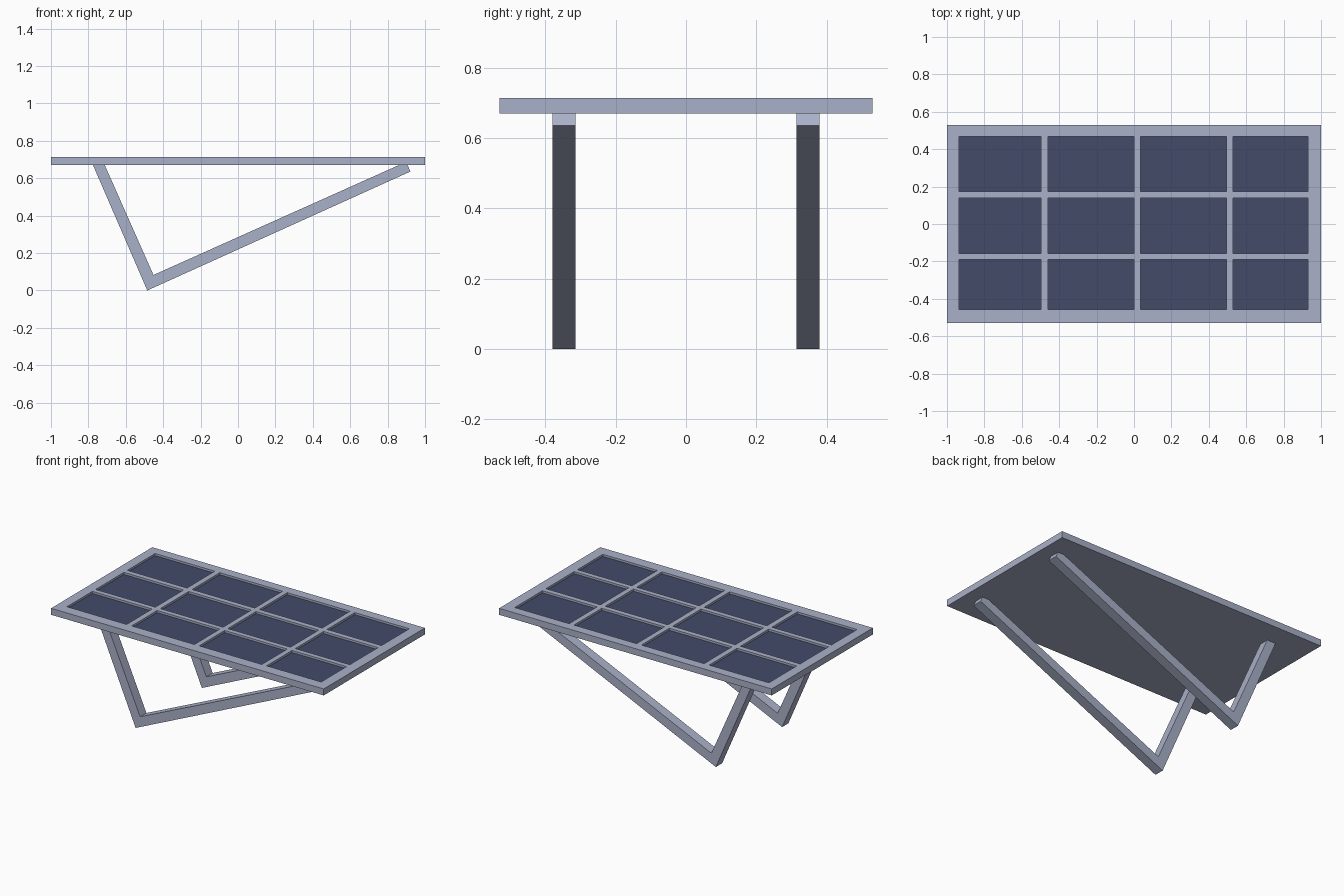
import bpy, bmesh

if "Cube" in bpy.data.objects:
    bpy.data.objects.remove(bpy.data.objects["Cube"])


def material(name, rgb):
    m = bpy.data.materials.new(name)
    m.diffuse_color = (*rgb, 1)
    m.use_nodes = True
    m.node_tree.nodes["Principled BSDF"].inputs["Base Color"].default_value = m.diffuse_color
    return m


def finish(name, bm, mats):
    bmesh.ops.recalc_face_normals(bm, faces=bm.faces)
    me = bpy.data.meshes.new(name)
    bm.to_mesh(me)
    bm.free()
    for m in mats:
        me.materials.append(m)
    ob = bpy.data.objects.new(name, me)
    bpy.context.collection.objects.link(ob)
    return ob


metal = material("frame_metal", (0.40, 0.44, 0.58))
cell_mat = material("cell_glass", (0.055, 0.07, 0.14))

# Panel slab: grid of bars and cells, cells sunk into the top
xs = [-1, -0.935, -0.497, -0.46, 0, 0.035, 0.495, 0.53, 0.93, 1]
ys = [-0.53, -0.457, -0.19, -0.157, 0.14, 0.175, 0.467, 0.53]
TOP, BOTTOM, DEPTH = 0.713, 0.67, 0.014
bm = bmesh.new()
grid = [[bm.verts.new((x, y, TOP)) for y in ys] for x in xs]
cells = []
for i in range(len(xs) - 1):
    for j in range(len(ys) - 1):
        f = bm.faces.new((grid[i][j], grid[i + 1][j], grid[i + 1][j + 1], grid[i][j + 1]))
        if i % 2 and j % 2:
            cells.append(f)
ext = bmesh.ops.extrude_face_region(bm, geom=bm.faces[:], use_keep_orig=True)
for v in ext["geom"]:
    if isinstance(v, bmesh.types.BMVert):
        v.co.z = BOTTOM
sunk = bmesh.ops.extrude_discrete_faces(bm, faces=cells)["faces"]
for f in sunk:
    f.material_index = 1
    for v in f.verts:
        v.co.z -= DEPTH
finish("solar_panel", bm, [metal, cell_mat])

# V-shaped legs: side profile in x, z, given thickness along y
profile = [(-0.485, 0), (0.922, 0.636), (0.899, 0.688), (-0.452, 0.083),
           (-0.720, 0.688), (-0.783, 0.688)]
HALF = 0.033
for name, y in (("front_leg", -0.347), ("back_leg", 0.347)):
    bm = bmesh.new()
    face = bm.faces.new([bm.verts.new((x, y - HALF, z)) for x, z in profile])
    ext = bmesh.ops.extrude_face_region(bm, geom=[face], use_keep_orig=True)
    for v in ext["geom"]:
        if isinstance(v, bmesh.types.BMVert):
            v.co.y += 2 * HALF
    finish(name, bm, [metal])
